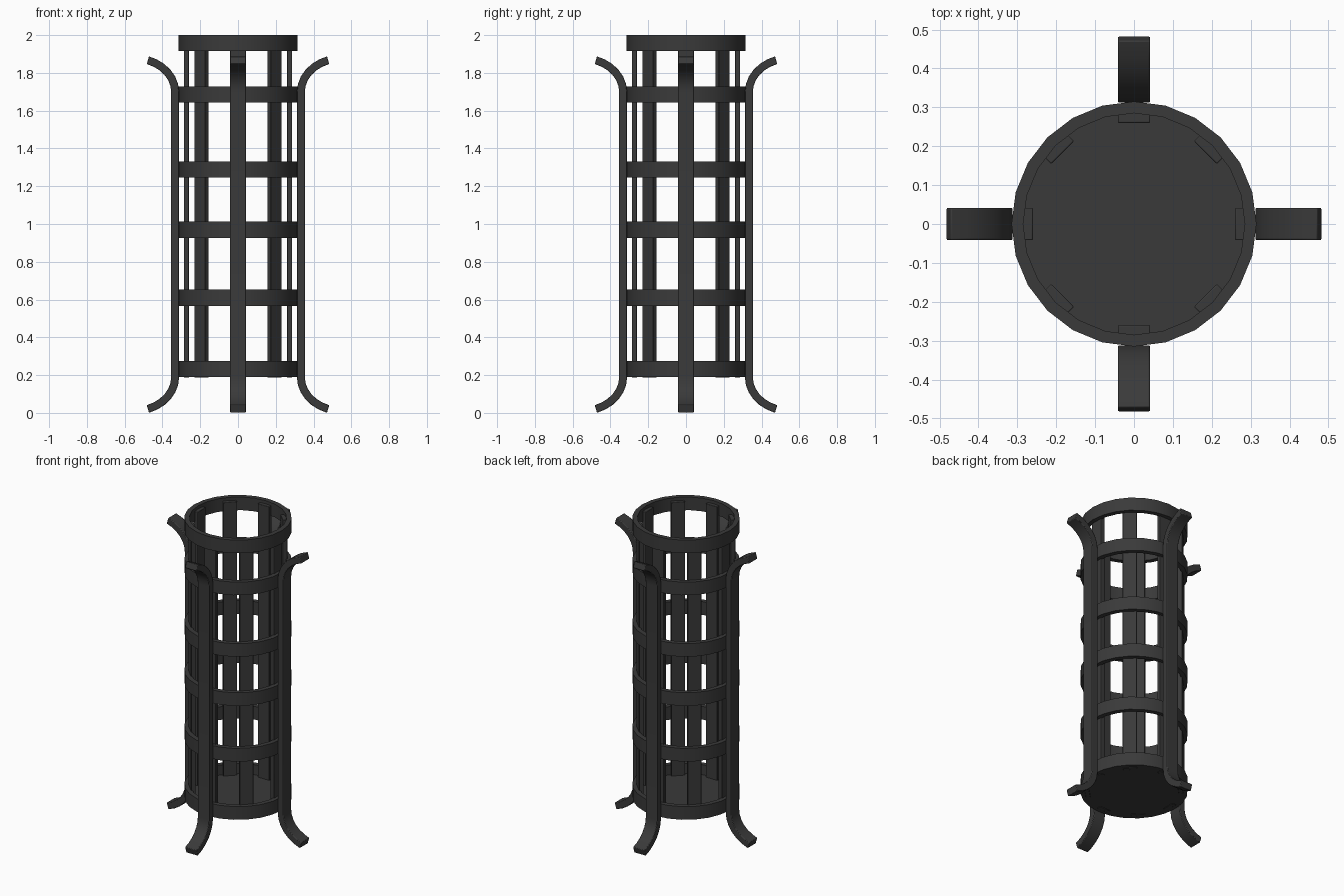
import bpy, bmesh
from math import sin, cos, pi, radians

if "Cube" in bpy.data.objects:
    bpy.data.objects.remove(bpy.data.objects["Cube"])

iron = bpy.data.materials.new("dark_iron")
iron.diffuse_color = (0.042, 0.042, 0.042, 1)
iron.use_nodes = True
iron.node_tree.nodes["Principled BSDF"].inputs["Base Color"].default_value = iron.diffuse_color


def add_object(name, bm, bevel=0.0, turn=0.0):
    bmesh.ops.recalc_face_normals(bm, faces=bm.faces)
    me = bpy.data.meshes.new(name)
    bm.to_mesh(me)
    bm.free()
    me.materials.append(iron)
    ob = bpy.data.objects.new(name, me)
    bpy.context.collection.objects.link(ob)
    ob.rotation_euler.z = turn
    if bevel:
        mod = ob.modifiers.new("soft_edges", 'BEVEL')
        mod.width = bevel
        mod.segments = 2
        mod.limit_method = 'ANGLE'
        mod.angle_limit = radians(40)
    bpy.ops.object.select_all(action='DESELECT')
    ob.select_set(True)
    bpy.context.view_layer.objects.active = ob
    bpy.ops.object.shade_smooth_by_angle(angle=radians(30))
    return ob


def hoop(name, z0, z1, r_in=0.285, r_out=0.315, sides=24):
    bm = bmesh.new()
    section = [(r_in, z0), (r_out, z0), (r_out, z1), (r_in, z1)]
    loops = []
    for i in range(sides):
        a = 2 * pi * i / sides
        loops.append([bm.verts.new((r * cos(a), r * sin(a), z)) for r, z in section])
    for i in range(sides):
        p, q = loops[i], loops[(i + 1) % sides]
        for j in range(4):
            k = (j + 1) % 4
            bm.faces.new((p[j], q[j], q[k], p[k]))
    add_object(name, bm)


def strip(name, outline, width, bevel, turn):
    """Extrude a closed radius/height outline across the strip's width."""
    bm = bmesh.new()
    a = [bm.verts.new((r, -width / 2, z)) for r, z in outline]
    b = [bm.verts.new((r, width / 2, z)) for r, z in outline]
    n = len(outline)
    for i in range(n):
        j = (i + 1) % n
        bm.faces.new((a[i], a[j], b[j], b[i]))
    # side faces as quads pairing the two long edges of the strip
    for i in range(n // 2 - 1):
        for s in (a, b):
            bm.faces.new((s[i], s[i + 1], s[n - 2 - i], s[n - 1 - i]))
    add_object(name, bm, bevel, turn)


# Horizontal hoops
for i, z in enumerate((0.19, 0.567, 0.927, 1.245, 1.643, 1.915)):
    hoop(f"hoop_{i + 1}", z, z + 0.085)

# Floor plate
bm = bmesh.new()
bmesh.ops.create_cone(bm, cap_ends=True, segments=24, radius1=0.287, radius2=0.287, depth=0.02)
bmesh.ops.translate(bm, vec=(0, 0, 0.2), verts=bm.verts)
add_object("floor_plate", bm)

# Inner vertical slats
for i in range(8):
    strip(f"slat_{i + 1}", [(0.26, 0.187), (0.26, 1.98), (0.287, 1.98), (0.287, 0.187)],
          0.083, 0.003, i * pi / 4)

# Legs: centre path flares out at the foot and, mirrored, at the top
mid, steps, half = 0.944, 6, 0.021
foot = []
for i in range(steps + 1):
    t = radians(70) * (1 - i / steps)
    r, z = 0.333 + 0.219 * (1 - cos(t)), 0.188 - 0.178 * sin(t)
    nx, nz = 0.178 * cos(t), 0.219 * sin(t)
    length = (nx * nx + nz * nz) ** 0.5
    foot.append((r, z, nx / length, nz / length))
path = foot + [(r, 2 * mid - z, nx, -nz) for r, z, nx, nz in reversed(foot)]
outline = [(r - nx * half, z - nz * half) for r, z, nx, nz in path]
outline += [(r + nx * half, z + nz * half) for r, z, nx, nz in reversed(path)]
for i, name in enumerate(("right_leg", "back_leg", "left_leg", "front_leg")):
    strip(name, outline, 0.083, 0.004, i * pi / 2)
